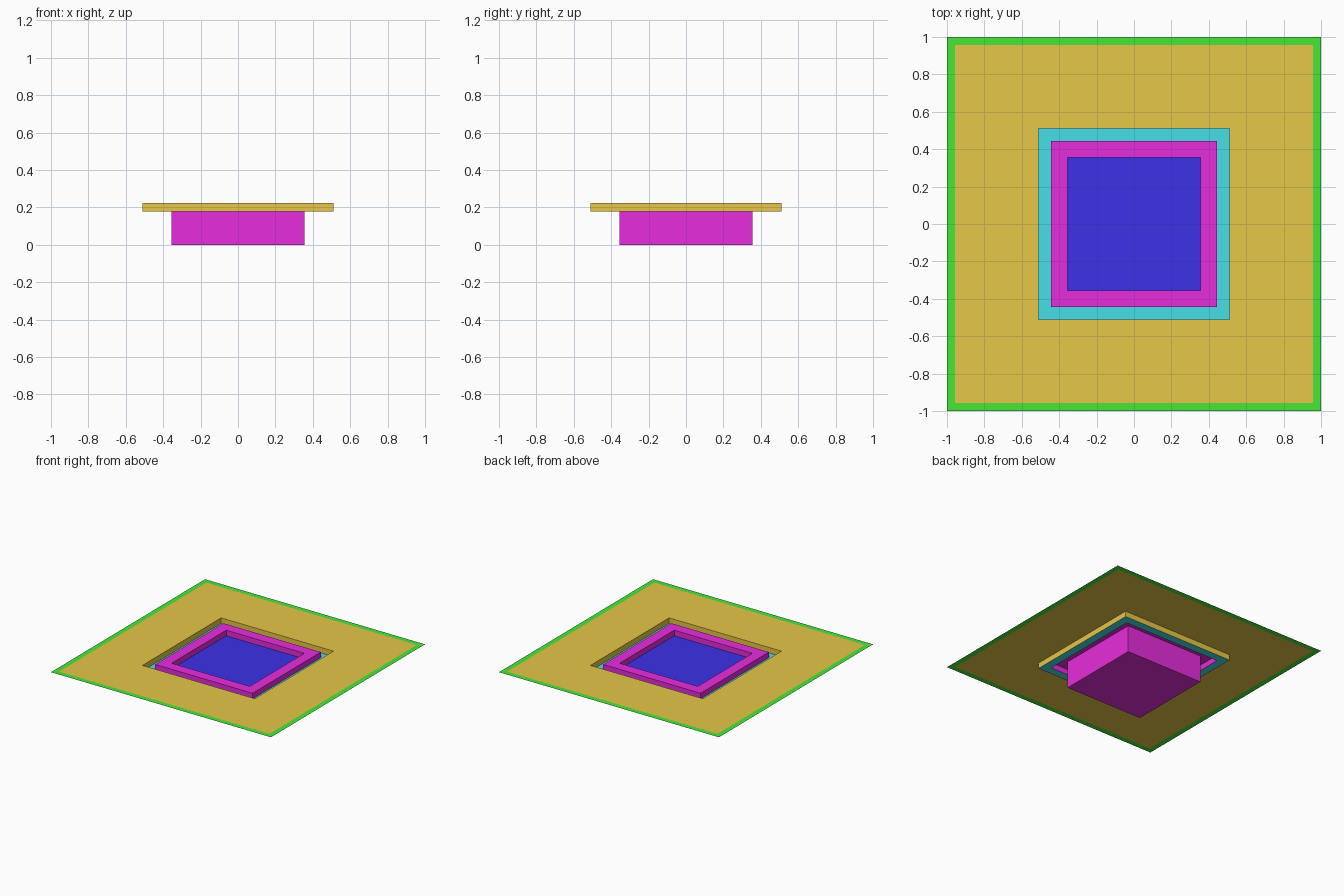
import bpy
import bmesh

cube = bpy.data.objects.get("Cube")
if cube:
    bpy.data.objects.remove(cube, do_unlink=True)


def material(name, rgb):
    # 8-bit display colour to linear
    col = [((c / 255 + 0.055) / 1.055) ** 2.4 for c in rgb] + [1.0]
    mat = bpy.data.materials.new(name)
    mat.use_nodes = True
    mat.diffuse_color = col
    mat.node_tree.nodes["Principled BSDF"].inputs["Base Color"].default_value = col
    return mat


green = material("green", (72, 231, 58))
sand = material("sand", (231, 199, 72))
teal = material("teal", (72, 227, 235))
magenta = material("magenta", (231, 44, 220))
blue = material("blue", (60, 50, 231))


def square_profile(name, mat, profile, cap=False):
    """Sweep a profile of (half width, height) points round a square."""
    bm = bmesh.new()
    corners = ((-1, -1), (1, -1), (1, 1), (-1, 1))
    loops = [[bm.verts.new((h * x, h * y, z)) for x, y in corners] for h, z in profile]
    for outer, inner in zip(loops, loops[1:]):
        for i in range(4):
            j = (i + 1) % 4
            bm.faces.new((outer[i], outer[j], inner[j], inner[i]))
    if cap:
        bm.faces.new(loops[-1])
    mesh = bpy.data.meshes.new(name)
    bm.to_mesh(mesh)
    bm.free()
    mesh.materials.append(mat)
    obj = bpy.data.objects.new(name, mesh)
    bpy.context.collection.objects.link(obj)
    return obj


TOP, LEDGE = 0.224, 0.178
EDGE, GROUND, RECESS, RIM, BASIN = 1.0, 0.956, 0.511, 0.443, 0.355

# Thin ground sheet with its border
square_profile("ground_border", green, [(EDGE, TOP), (GROUND, TOP)])
# Ground steps down into the square recess
square_profile("ground", sand, [(GROUND, TOP), (RECESS, TOP), (RECESS, LEDGE)])
# Floor of the recess around the rim
square_profile("recess_floor", teal, [(RECESS, LEDGE), (RIM, LEDGE)])
# Raised rim, open underneath
square_profile("basin_rim", magenta, [(RIM, LEDGE), (RIM, TOP), (BASIN, TOP)])
# Basin walls and bottom
basin = square_profile("basin", magenta, [(BASIN, TOP), (BASIN, 0)], cap=True)
basin.data.flip_normals()
# Flat surface inside the basin
square_profile("basin_surface", blue, [(BASIN, LEDGE)], cap=True)
